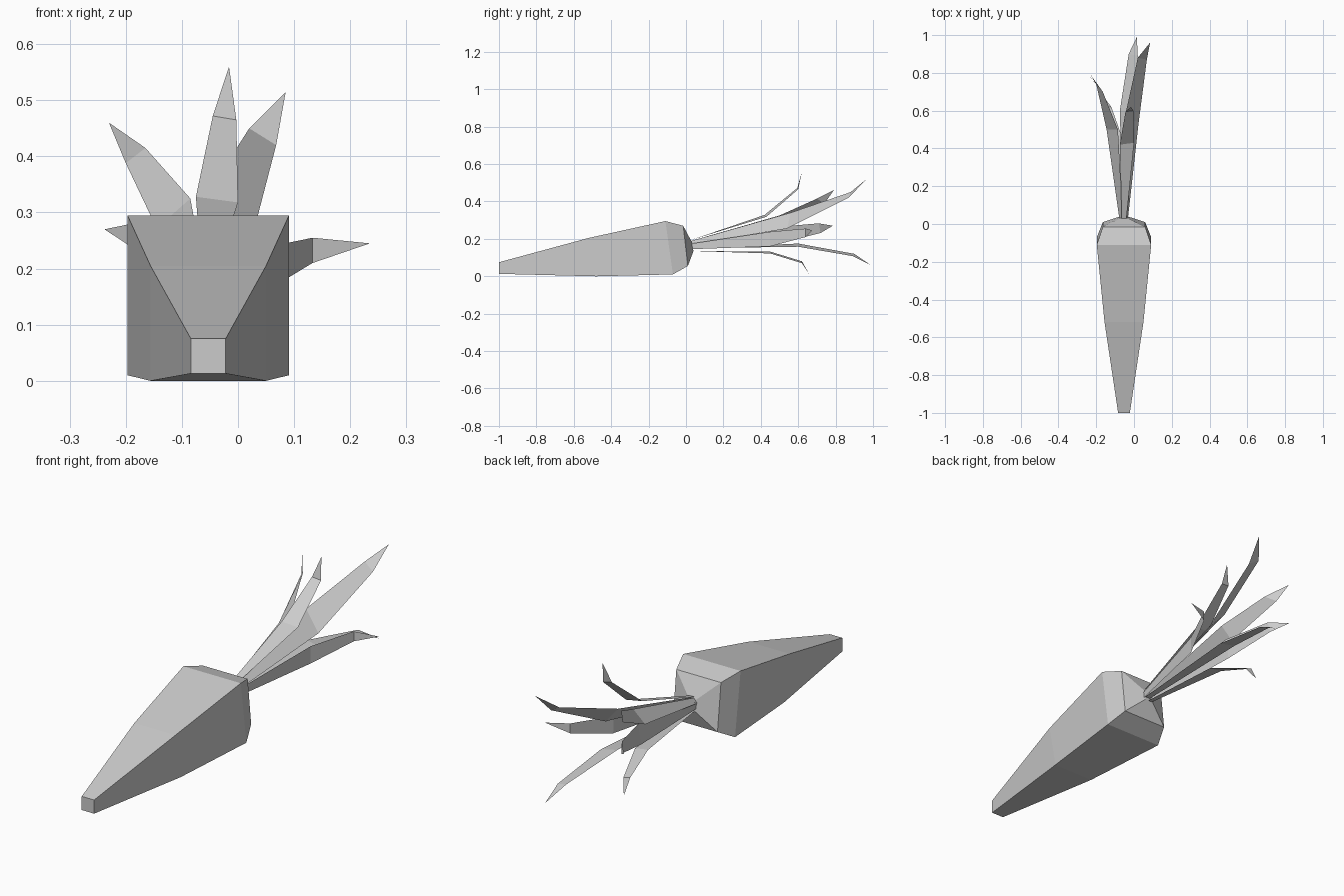
import bpy

default_cube = bpy.data.objects.get("Cube")
if default_cube:
    bpy.data.objects.remove(default_cube, do_unlink=True)

# Single plain colour
grey = bpy.data.materials.new("light grey")
grey.use_nodes = True
colour = (0.6, 0.6, 0.6, 1)
grey.diffuse_color = colour
grey.node_tree.nodes["Principled BSDF"].inputs["Base Color"].default_value = colour

CENTRE_X = -0.053


def make_object(name, verts, faces):
    mesh = bpy.data.meshes.new(name)
    mesh.from_pydata(verts, [], faces)
    mesh.materials.append(grey)
    mesh.update()
    obj = bpy.data.objects.new(name, mesh)
    bpy.context.collection.objects.link(obj)
    return obj


def loft_root(name, sections):
    """Join four-sided sections: half width, bottom y, bottom z, top y, top z."""
    verts, faces = [], []
    for half, y_low, z_low, y_high, z_high in sections:
        left, right = CENTRE_X - half, CENTRE_X + half
        verts += [(left, y_low, z_low), (right, y_low, z_low),
                  (right, y_high, z_high), (left, y_high, z_high)]
    for ring in range(len(sections) - 1):
        a, b = ring * 4, ring * 4 + 4
        for i in range(4):
            j = (i + 1) % 4
            faces.append((a + i, a + j, b + j, b + i))
    last = len(verts) - 4
    faces += [(3, 2, 1, 0), tuple(range(last, last + 4))]
    return make_object(name, verts, faces)


def make_leaf(name, pairs, tip):
    """Flat strip through pairs of edge points, closing in a pointed tip."""
    verts = [p for pair in pairs for p in pair] + [tip]
    faces = [(i, i + 1, i + 3, i + 2) for i in range(0, len(verts) - 3, 2)]
    faces.append((len(verts) - 3, len(verts) - 2, len(verts) - 1))
    return make_object(name, verts, faces)


# Tapered root with a shoulder and a small crown
loft_root("root", [
    (0.031, -1.0, 0.013, -1.0, 0.075),
    (0.103, -0.48, 0.0, -0.52, 0.205),
    (0.144, -0.07, 0.01, -0.11, 0.295),
    (0.112, 0.01, 0.055, -0.015, 0.27),
    (0.02, 0.04, 0.135, 0.03, 0.185),
])

# Leaves fanning out from the crown
make_leaf("upper_leaf", [
    ((-0.065, 0.03, 0.195), (-0.04, 0.03, 0.195)),
    ((-0.075, 0.42, 0.328), (0.0, 0.43, 0.318)),
    ((-0.045, 0.595, 0.472), (-0.003, 0.6, 0.465)),
], (-0.016, 0.62, 0.56))

make_leaf("upper_left_leaf", [
    ((-0.05, 0.03, 0.19), (-0.032, 0.03, 0.17)),
    ((-0.05, 0.56, 0.34), (0.025, 0.54, 0.255)),
    ((0.02, 0.88, 0.45), (0.068, 0.87, 0.42)),
], (0.085, 0.96, 0.515))

make_leaf("upper_right_leaf", [
    ((-0.078, 0.03, 0.17), (-0.06, 0.03, 0.19)),
    ((-0.145, 0.5, 0.272), (-0.085, 0.5, 0.325)),
    ((-0.2, 0.74, 0.388), (-0.165, 0.7, 0.415)),
], (-0.23, 0.79, 0.46))

make_leaf("left_leaf", [
    ((-0.03, 0.03, 0.145), (-0.03, 0.03, 0.175)),
    ((0.05, 0.45, 0.16), (0.05, 0.45, 0.238)),
    ((0.133, 0.64, 0.21), (0.133, 0.64, 0.255)),
], (0.235, 0.675, 0.245))

make_leaf("right_leaf", [
    ((-0.075, 0.03, 0.145), (-0.075, 0.03, 0.175)),
    ((-0.125, 0.5, 0.175), (-0.11, 0.5, 0.265)),
    ((-0.18, 0.72, 0.232), (-0.175, 0.71, 0.283)),
], (-0.238, 0.785, 0.27))

make_leaf("long_lower_leaf", [
    ((-0.06, 0.035, 0.15), (-0.035, 0.035, 0.15)),
    ((-0.075, 0.6, 0.175), (0.005, 0.6, 0.158)),
    ((-0.028, 0.9, 0.12), (0.02, 0.89, 0.108)),
], (0.015, 0.99, 0.058))

make_leaf("drooping_lower_leaf", [
    ((-0.07, 0.04, 0.135), (-0.05, 0.04, 0.135)),
    ((-0.125, 0.45, 0.132), (-0.06, 0.45, 0.122)),
    ((-0.155, 0.62, 0.08), (-0.12, 0.62, 0.07)),
], (-0.15, 0.66, 0.01))
